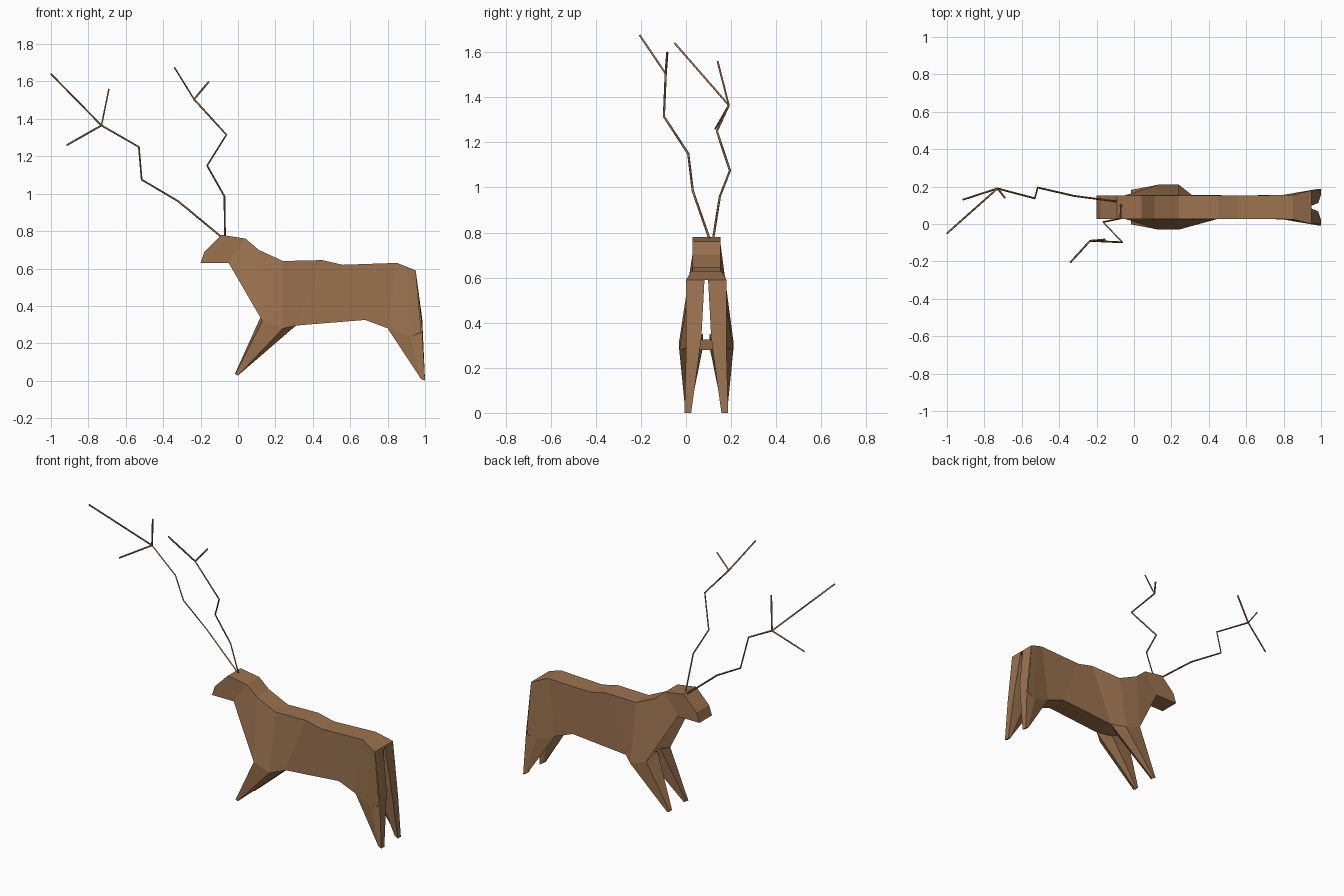
import bpy, bmesh

CY = 0.09  # centre plane of the animal

mat = bpy.data.materials.new("brown")
mat.diffuse_color = (0.33, 0.17, 0.08, 1)


def finish(name, bm):
    bmesh.ops.recalc_face_normals(bm, faces=bm.faces)
    me = bpy.data.meshes.new(name)
    bm.to_mesh(me)
    bm.free()
    ob = bpy.data.objects.new(name, me)
    me.materials.append(mat)
    bpy.context.collection.objects.link(ob)


# Body shell: stations of (top x, z, half width, bottom x, z, half width)
stations = [
    (-0.18, 0.69, 0.062, -0.20, 0.63, 0.062),
    (-0.09, 0.78, 0.062, -0.14, 0.63, 0.062),
    (0.04, 0.76, 0.062, -0.05, 0.63, 0.062),
    (0.11, 0.70, 0.062, 0.13, 0.32, 0.12),
    (0.24, 0.64, 0.062, 0.24, 0.28, 0.12),
    (0.45, 0.645, 0.062, 0.31, 0.295, 0.065),
    (0.56, 0.62, 0.062, 0.68, 0.325, 0.062),
    (0.85, 0.63, 0.065, 0.80, 0.28, 0.066),
    (0.90, 0.61, 0.078, 0.92, 0.235, 0.086),
    (0.95, 0.59, 0.09, 0.98, 0.26, 0.09),
]
bm = bmesh.new()
rings = []
for tx, tz, tw, bx, bz, bw in stations:
    rings.append([bm.verts.new(p) for p in (
        (tx, CY - tw, tz), (tx, CY + tw, tz),
        (bx, CY + bw, bz), (bx, CY - bw, bz))])
for i, (a, b) in enumerate(zip(rings, rings[1:])):
    for j in range(4):
        # chest and the space between the hind legs stay open
        if j == 2 and i in (2, 7, 8):
            continue
        k = (j + 1) % 4
        bm.faces.new((a[j], a[k], b[k], b[j]))
bm.faces.new(rings[0])
finish("body", bm)


# Legs: a five-sided ring tapering to a small foot ring, (x, offset, z)
def leg(name, side, top, foot, rump=None):
    bm = bmesh.new()
    ring = lambda pts: [bm.verts.new((x, CY + side * o, z)) for x, o, z in pts]
    t, f = ring(top), ring(foot)
    n = len(t)
    for i in range(n):
        k = (i + 1) % n
        bm.faces.new((t[i], t[k], f[k], f[i]))
    bm.faces.new(f)
    if rump:
        # back of the thigh rising to the rump, with its inner wall
        r = ring(rump)
        bm.faces.new((r[0], r[1], t[3], t[2]))
        bm.faces.new((r[1], t[4], t[3]))
    finish(name, bm)


front_top = [(0.31, 0.065, 0.295), (0.24, 0.12, 0.28), (0.13, 0.12, 0.32),
             (0.125, 0.015, 0.35), (0.24, 0.015, 0.29)]
front_foot = [(0.0, 0.08, 0.028), (0.0, 0.095, 0.028), (-0.015, 0.092, 0.035),
              (-0.015, 0.07, 0.04), (0.0, 0.068, 0.03)]
hind_top = [(0.80, 0.066, 0.28), (0.92, 0.086, 0.235), (0.985, 0.09, 0.26),
            (0.985, 0.022, 0.33), (0.87, 0.022, 0.33)]
hind_foot = [(0.975, 0.082, 0.015), (0.98, 0.097, 0.008), (1.0, 0.097, 0.0),
             (1.0, 0.067, 0.0), (0.978, 0.067, 0.012)]
for label, side in (("right", -1), ("left", 1)):
    leg("front_leg_" + label, side, front_top, front_foot)
    leg("hind_leg_" + label, side, hind_top, hind_foot,
        [(0.95, 0.09, 0.59), (0.95, 0.008, 0.59)])


# Antlers: thin square rods along a stem, with tines from its end
def antler(name, stem, tips):
    cu = bpy.data.curves.new(name, "CURVE")
    cu.dimensions = "3D"
    cu.bevel_depth = 0.005
    cu.bevel_resolution = 0
    cu.use_fill_caps = True
    for path in [stem] + [[stem[-1], t] for t in tips]:
        sp = cu.splines.new("POLY")
        sp.points.add(len(path) - 1)
        for p, co in zip(sp.points, path):
            p.co = (*co, 1)
    cu.materials.append(mat)
    ob = bpy.data.objects.new(name, cu)
    bpy.context.collection.objects.link(ob)


antler("antler_left",
       [(-0.09, 0.12, 0.77), (-0.32, 0.15, 0.96), (-0.515, 0.195, 1.075),
        (-0.53, 0.137, 1.25), (-0.73, 0.19, 1.365)],
       [(-1.0, -0.05, 1.64), (-0.69, 0.14, 1.56), (-0.915, 0.13, 1.26)])
antler("antler_right",
       [(-0.07, 0.105, 0.77), (-0.072, 0.03, 0.985), (-0.165, 0.01, 1.15),
        (-0.062, -0.098, 1.315), (-0.235, -0.09, 1.505)],
       [(-0.34, -0.205, 1.675), (-0.155, -0.083, 1.60)])
